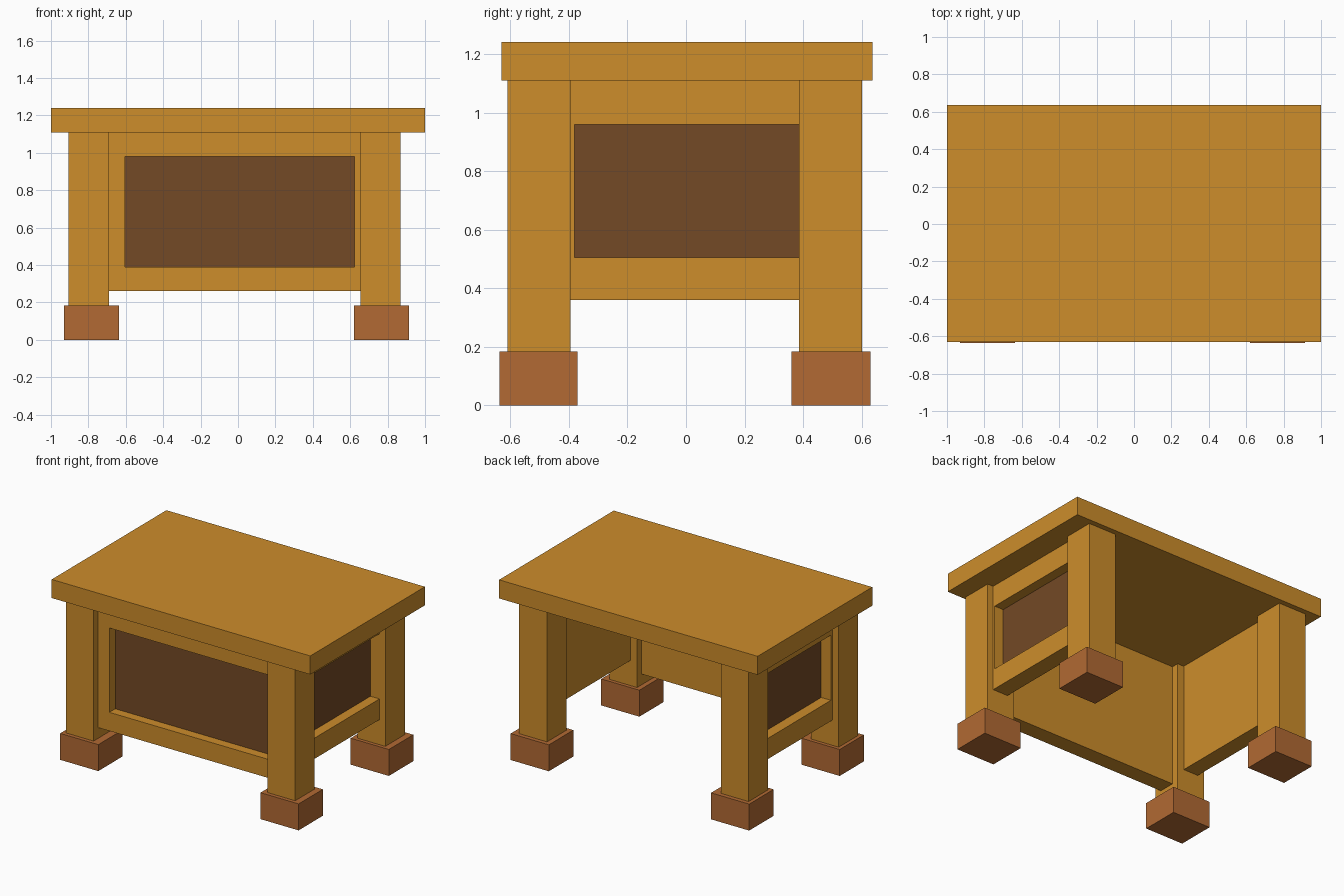
import bpy, bmesh

if "Cube" in bpy.data.objects:
    bpy.data.objects.remove(bpy.data.objects["Cube"])


def material(name, rgb):
    m = bpy.data.materials.new(name)
    m.diffuse_color = (*rgb, 1)
    m.use_nodes = True
    m.node_tree.nodes["Principled BSDF"].inputs["Base Color"].default_value = m.diffuse_color
    return m


WOOD = material("golden wood", (0.61, 0.266, 0.024))
DARK = material("dark panel", (0.174, 0.068, 0.019))
FOOT = material("reddish foot", (0.445, 0.144, 0.033))


def finish(name, bm, mats):
    bmesh.ops.recalc_face_normals(bm, faces=bm.faces)
    me = bpy.data.meshes.new(name)
    bm.to_mesh(me)
    bm.free()
    for m in mats:
        me.materials.append(m)
    ob = bpy.data.objects.new(name, me)
    bpy.context.collection.objects.link(ob)


def box(name, xr, yr, zr, mat):
    bm = bmesh.new()
    bmesh.ops.create_cube(bm, size=1)
    for v in bm.verts:
        for i, (a, b) in enumerate((xr, yr, zr)):
            v.co[i] = (a + b) / 2 + v.co[i] * (b - a)
    finish(name, bm, [mat])


def recessed_panel(name, place, outer, opening, d_back, d_front, d_recess):
    """Board with a sunken dark field; place(u, depth, v) gives the 3D point."""
    bm = bmesh.new()

    def ring(rect, d):
        (u0, u1), (v0, v1) = rect
        return [bm.verts.new(place(u, d, v))
                for u, v in ((u0, v0), (u1, v0), (u1, v1), (u0, v1))]

    rings = [ring(outer, d_back), ring(outer, d_front),
             ring(opening, d_front), ring(opening, d_recess)]
    for a, b in zip(rings, rings[1:]):
        for i in range(4):
            j = (i + 1) % 4
            bm.faces.new((a[i], a[j], b[j], b[i]))
    bm.faces.new(rings[0])
    bm.faces.new(rings[3]).material_index = 1
    finish(name, bm, [WOOD, DARK])


# table top
box("table_top", (-1, 1), (-0.63, 0.637), (1.11, 1.24), WOOD)

# four legs standing on block feet
for sx, lx, fx in (("left", (-0.905, -0.69), (-0.93, -0.635)),
                   ("right", (0.655, 0.87), (0.62, 0.915))):
    for sy, ly, fy in (("front", (-0.61, -0.395), (-0.637, -0.37)),
                       ("back", (0.385, 0.60), (0.36, 0.63))):
        box(f"{sy}_{sx}_leg", lx, ly, (0.185, 1.11), WOOD)
        box(f"{sy}_{sx}_foot", fx, fy, (0, 0.185), FOOT)

# front panel, ends housed in the legs
recessed_panel("front_panel", lambda u, d, v: (u, d, v),
               ((-0.71, 0.675), (0.26, 1.11)), ((-0.603, 0.622), (0.39, 0.98)),
               -0.445, -0.56, -0.495)

# side panels; the back stays open
for name, back, front, recess in (("left_panel", -0.74, -0.855, -0.78),
                                  ("right_panel", 0.707, 0.825, 0.755)):
    recessed_panel(name, lambda u, d, v: (d, u, v),
                   ((-0.415, 0.405), (0.36, 1.11)), ((-0.38, 0.386), (0.505, 0.96)),
                   back, front, recess)
